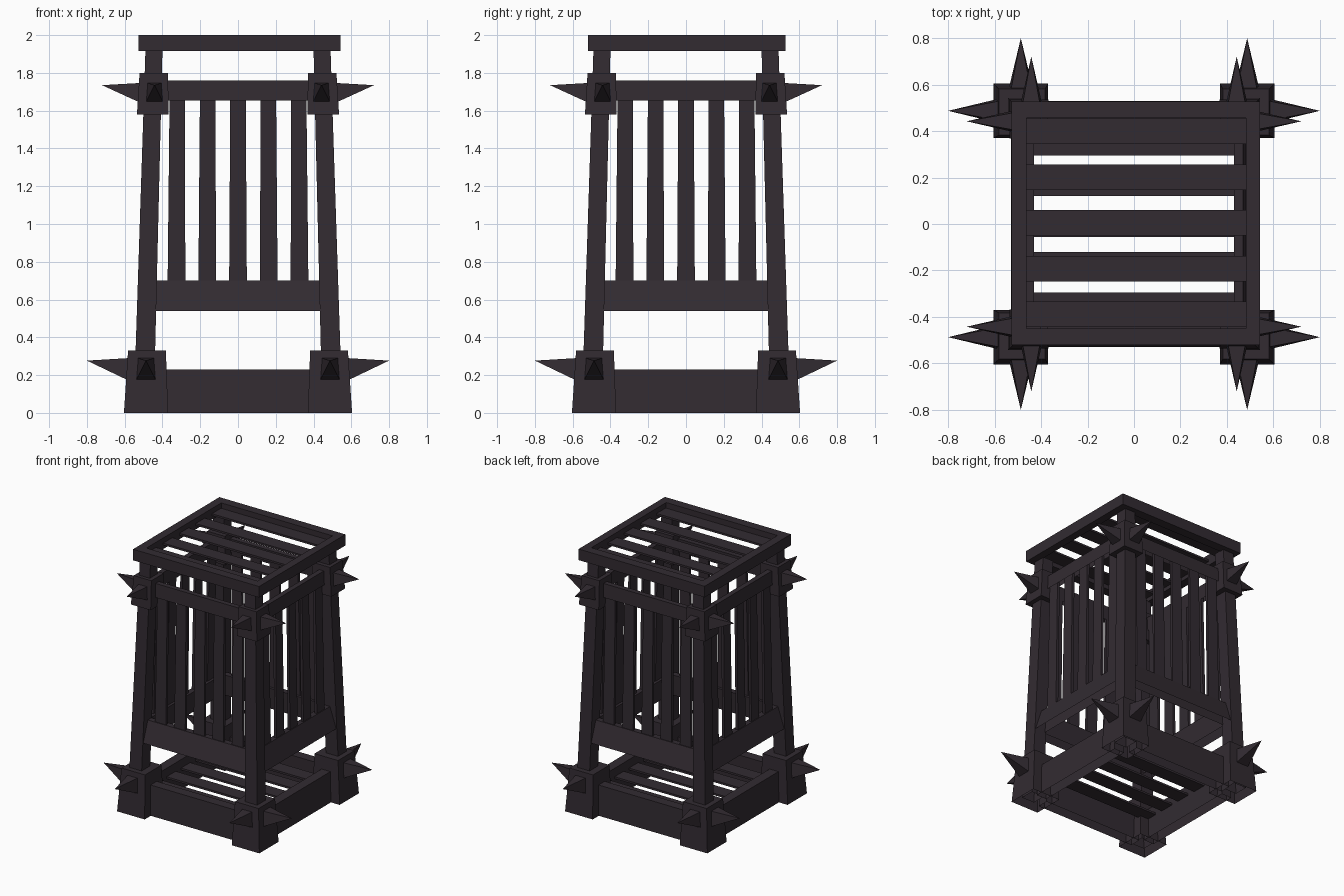
import bpy, bmesh, math
from mathutils import Matrix, Vector

if "Cube" in bpy.data.objects:
    bpy.data.objects.remove(bpy.data.objects["Cube"])

iron = bpy.data.materials.new("dark iron")
iron.diffuse_color = (0.032, 0.024, 0.031, 1)
iron.use_nodes = True
iron.node_tree.nodes["Principled BSDF"].inputs["Base Color"].default_value = iron.diffuse_color


def build(name, verts, faces, turn=0, open_bottom=False):
    """Make a mesh object, turned about z by a number of quarter turns."""
    rot = Matrix.Rotation(turn * math.pi / 2, 4, 'Z')
    me = bpy.data.meshes.new(name)
    me.from_pydata([rot @ Vector(v) for v in verts], [], faces)
    bm = bmesh.new()
    bm.from_mesh(me)
    bmesh.ops.recalc_face_normals(bm, faces=bm.faces)
    if open_bottom:
        low = min(bm.faces, key=lambda f: f.calc_center_median().z)
        bmesh.ops.delete(bm, geom=[low], context='FACES_ONLY')
    bm.to_mesh(me)
    bm.free()
    me.materials.append(iron)
    ob = bpy.data.objects.new(name, me)
    bpy.context.collection.objects.link(ob)
    return ob


def taper(name, low, high, z0, z1, turn=0, open_bottom=False):
    """Tapered box; low and high are (x0, x1, y0, y1) rectangles."""
    v = []
    for (x0, x1, y0, y1), z in ((low, z0), (high, z1)):
        v += [(x0, y0, z), (x1, y0, z), (x1, y1, z), (x0, y1, z)]
    f = [(0, 1, 2, 3), (4, 5, 6, 7)]
    f += [(i, (i + 1) % 4, (i + 1) % 4 + 4, i + 4) for i in range(4)]
    return build(name, v, f, turn, open_bottom)


def square(c, h):
    return (-c - h, -c + h, -c - h, -c + h)


def spike(name, x, y, z, half, tip, turn):
    """Four-sided spike pointing to -y with a slightly raised tip."""
    v = [(x - half, y, z - half * 1.15), (x + half, y, z - half * 1.15),
         (x + half * .8, y, z + half * 1.1), (x - half * .8, y, z + half * 1.1),
         (x, tip, z + half * 0.85)]
    build(name, v, [(0, 1, 2, 3), (0, 1, 4), (1, 2, 4), (2, 3, 4), (3, 0, 4)], turn)


for t in range(4):
    # corner: hollow foot block, leaning post, upper collar
    taper("foot_block", square(0.487, 0.117), square(0.482, 0.1), 0, 0.33, t, True)
    taper("corner_post", square(0.499, 0.053), square(0.445, 0.045), 0.03, 1.92, t, True)
    taper("post_collar", square(0.451, 0.084), square(0.446, 0.075), 1.58, 1.80, t)
    # spikes on both outer faces of each corner
    for s in (-1, 1):
        spike("foot_spike", s * 0.487, -0.57, 0.23, 0.055, -0.80, t)
        spike("collar_spike", s * 0.442, -0.515, 1.695, 0.047, -0.72, t)
    # base, middle and upper rails, hollow underneath
    taper("base_rail", (-0.42, 0.42, -0.53, -0.445), (-0.42, 0.42, -0.52, -0.445), 0, 0.23, t, True)
    taper("middle_rail", (-0.435, 0.435, -0.53, -0.445), (-0.43, 0.43, -0.48, -0.435), 0.54, 0.70, t, True)
    taper("upper_rail", (-0.40, 0.40, -0.475, -0.435), (-0.40, 0.40, -0.47, -0.43), 1.655, 1.76, t, True)
    # upright cage bars
    for i in range(-2, 3):
        x = i * 0.163
        taper("cage_bar", (x - 0.047, x + 0.047, -0.475, -0.455),
              (x * 0.985 - 0.041, x * 0.985 + 0.041, -0.46, -0.44), 0.66, 1.68, t)

# roof frame
X0, X1, Y0, Y1 = -0.527, 0.543, -0.52, 0.527
for r in ((X0, X1, Y0, Y0 + 0.07), (X0, X1, Y1 - 0.07, Y1),
          (X0, X0 + 0.065, Y0 + 0.07, Y1 - 0.07), (X1 - 0.06, X1, Y0 + 0.07, Y1 - 0.07)):
    taper("roof_frame", r, r, 1.915, 2.0)

# thin roof and floor slats
for i in range(-2, 3):
    y = i * 0.197 + 0.005
    r = (X0 + 0.05, X1 - 0.05, y - 0.055, y + 0.055)
    taper("roof_slat", r, r, 1.945, 1.96)
    y = i * 0.175
    r = (-0.45, 0.45, y - 0.055, y + 0.055)
    taper("floor_slat", r, r, 0.15, 0.165)
